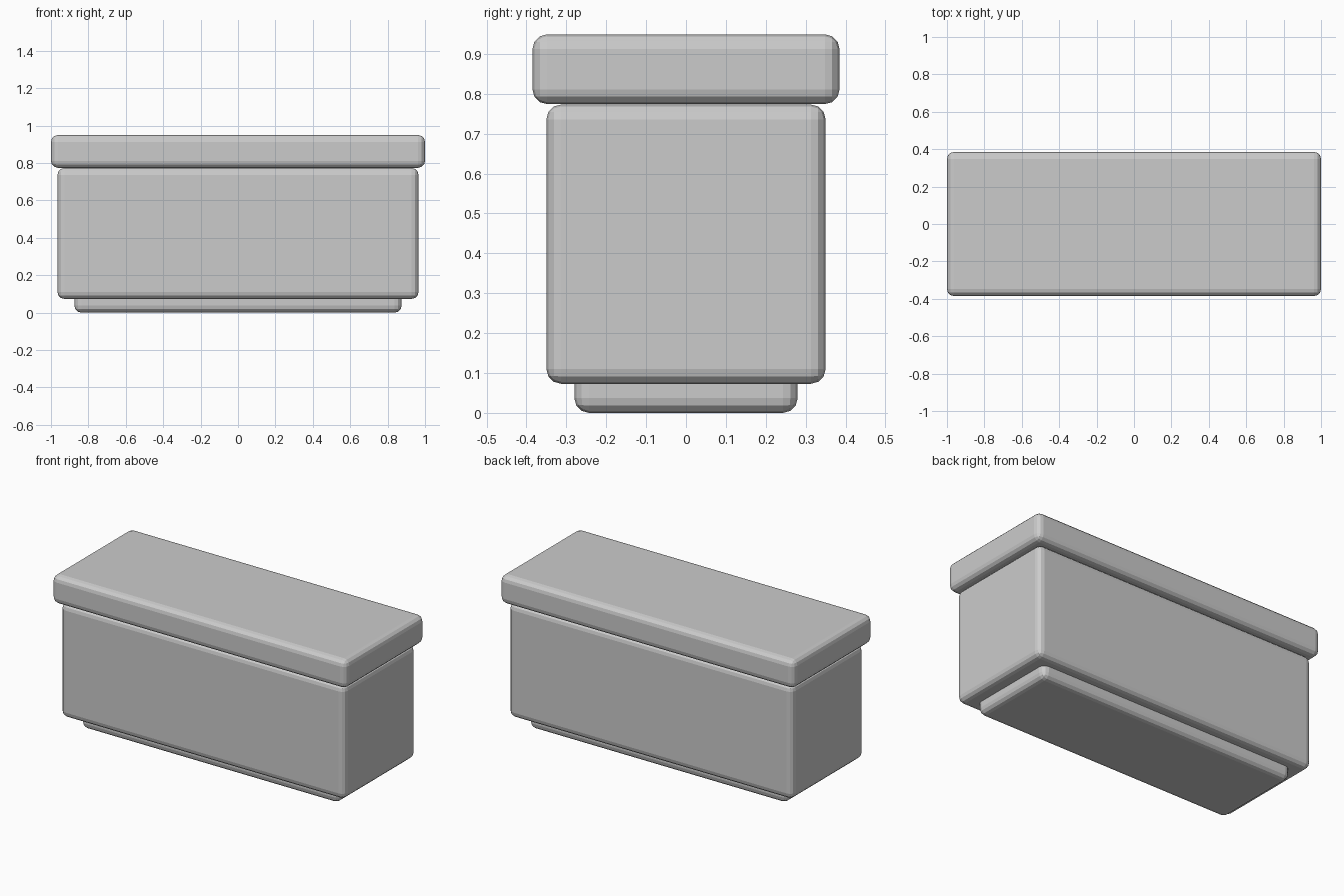
import bpy

if "Cube" in bpy.data.objects:
    bpy.data.objects.remove(bpy.data.objects["Cube"])


def rounded_box(name, half_x, half_y, z0, z1, bevel=0.037):
    bpy.ops.mesh.primitive_cube_add(size=2, location=(0, 0, (z0 + z1) / 2))
    ob = bpy.context.object
    ob.name = name
    ob.scale = (half_x, half_y, (z1 - z0) / 2)
    bpy.ops.object.transform_apply(location=False, rotation=False, scale=True)
    mod = ob.modifiers.new("rounded_edges", 'BEVEL')
    mod.width = bevel
    mod.segments = 3
    return ob


# Recessed plinth, its top tucked into the body
rounded_box("plinth", 0.875, 0.28, 0.0, 0.13)
# Main chest
rounded_box("chest_body", 0.965, 0.35, 0.073, 0.773)
# Overhanging lid
rounded_box("lid", 1.0, 0.385, 0.774, 0.949)
